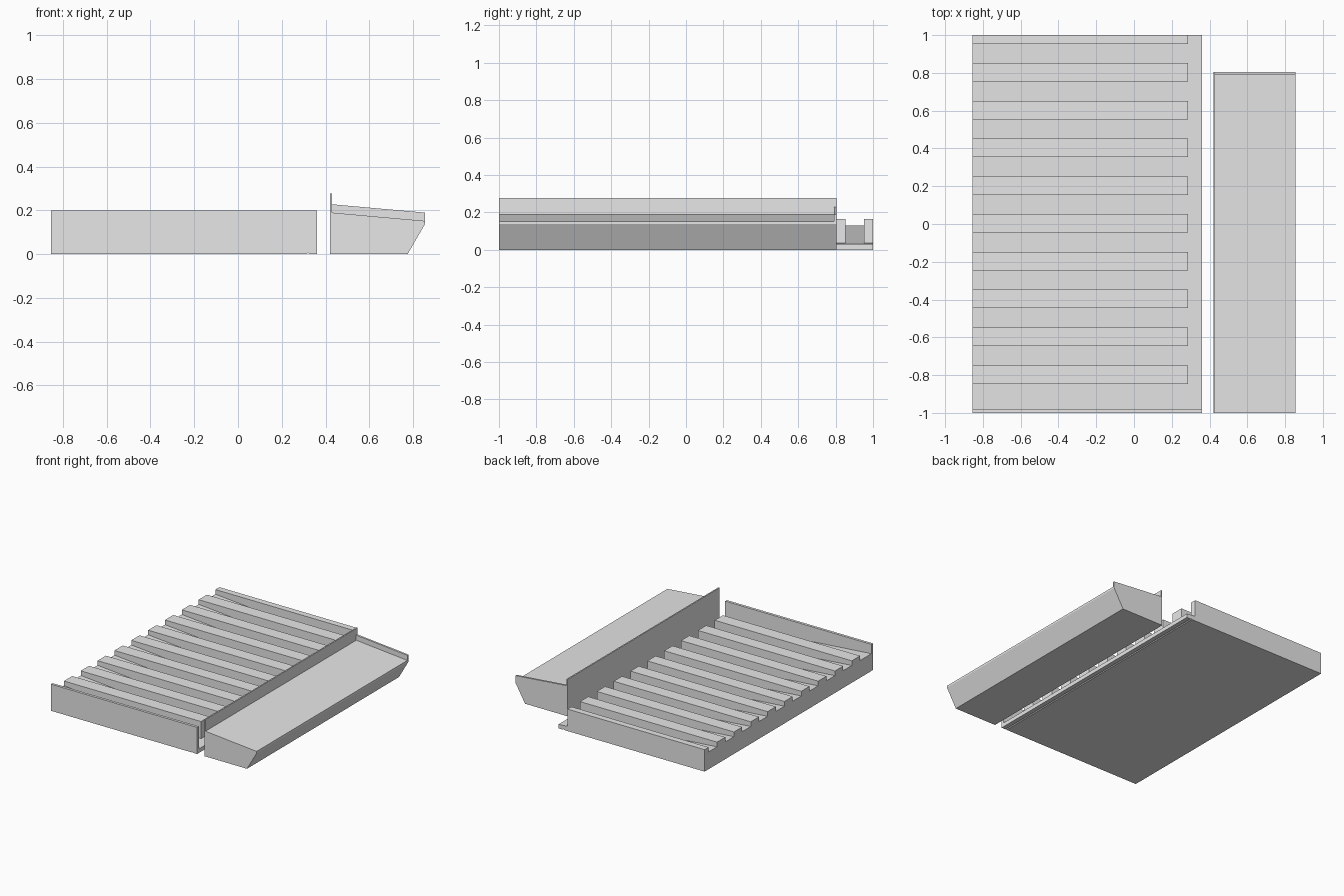
import bpy, bmesh

if "Cube" in bpy.data.objects:
    bpy.data.objects.remove(bpy.data.objects["Cube"])

grey = bpy.data.materials.new("light_grey")
grey.diffuse_color = (0.8, 0.8, 0.8, 1.0)
grey.use_nodes = True
grey.node_tree.nodes["Principled BSDF"].inputs["Base Color"].default_value = grey.diffuse_color


def extrude_profile(name, profile, y0, y1):
    """Extrude a closed (x, z) outline along y from y0 to y1."""
    bm = bmesh.new()
    face = bm.faces.new([bm.verts.new((x, y0, z)) for x, z in profile])
    result = bmesh.ops.extrude_face_region(bm, geom=[face])
    moved = [v for v in result["geom"] if isinstance(v, bmesh.types.BMVert)]
    bmesh.ops.translate(bm, verts=moved, vec=(0, y1 - y0, 0))
    bmesh.ops.recalc_face_normals(bm, faces=bm.faces)
    mesh = bpy.data.meshes.new(name)
    bm.to_mesh(mesh)
    bm.free()
    mesh.materials.append(grey)
    obj = bpy.data.objects.new(name, mesh)
    bpy.context.collection.objects.link(obj)
    return obj


LEFT, RIGHT, RIB_END = -0.855, 0.36, 0.285
FLOOR_HIGH, FLOOR_LOW, RIB_TOP = 0.13, 0.03, 0.165


def floor_z(x):
    return FLOOR_HIGH + (FLOOR_LOW - FLOOR_HIGH) * (x - LEFT) / (RIGHT - LEFT)


# Sloping base with a small drip groove along its underside
extrude_profile("ribbed_base", [
    (LEFT, 0), (0.314, 0), (0.32, 0.006), (0.326, 0), (RIGHT, 0),
    (RIGHT, FLOOR_LOW), (LEFT, FLOOR_HIGH)], -0.98, 1.0)

# Front wall of the ribbed tray
extrude_profile("front_wall", [
    (LEFT, 0), (0.314, 0), (0.32, 0.006), (0.326, 0), (RIGHT, 0),
    (RIGHT, 0.2), (LEFT, 0.2)], -1.0, -0.98)

# Level ribs standing on the sloping floor; the rear one is half width
rib = [(LEFT, FLOOR_HIGH), (RIB_END, floor_z(RIB_END)),
       (RIB_END, RIB_TOP), (LEFT, RIB_TOP)]
for i in range(10):
    y = -0.797 + 0.2 * i
    extrude_profile("rib", rib, y - 0.049, min(y + 0.049, 1.0))
extrude_profile("rear_rib", rib, 0.953, 1.0)

# Side trough: solid body with sloping top, chamfered outer side, tall back lip
extrude_profile("side_trough", [
    (0.42, 0), (0.775, 0), (0.855, 0.138), (0.855, 0.152),
    (0.43, 0.19), (0.43, 0.278), (0.42, 0.278)], -1.0, 0.805)

# Raised rim closing the rear end of the trough
extrude_profile("trough_end_rim", [
    (0.43, 0.19), (0.855, 0.152), (0.855, 0.19), (0.43, 0.228)], 0.79, 0.805)
